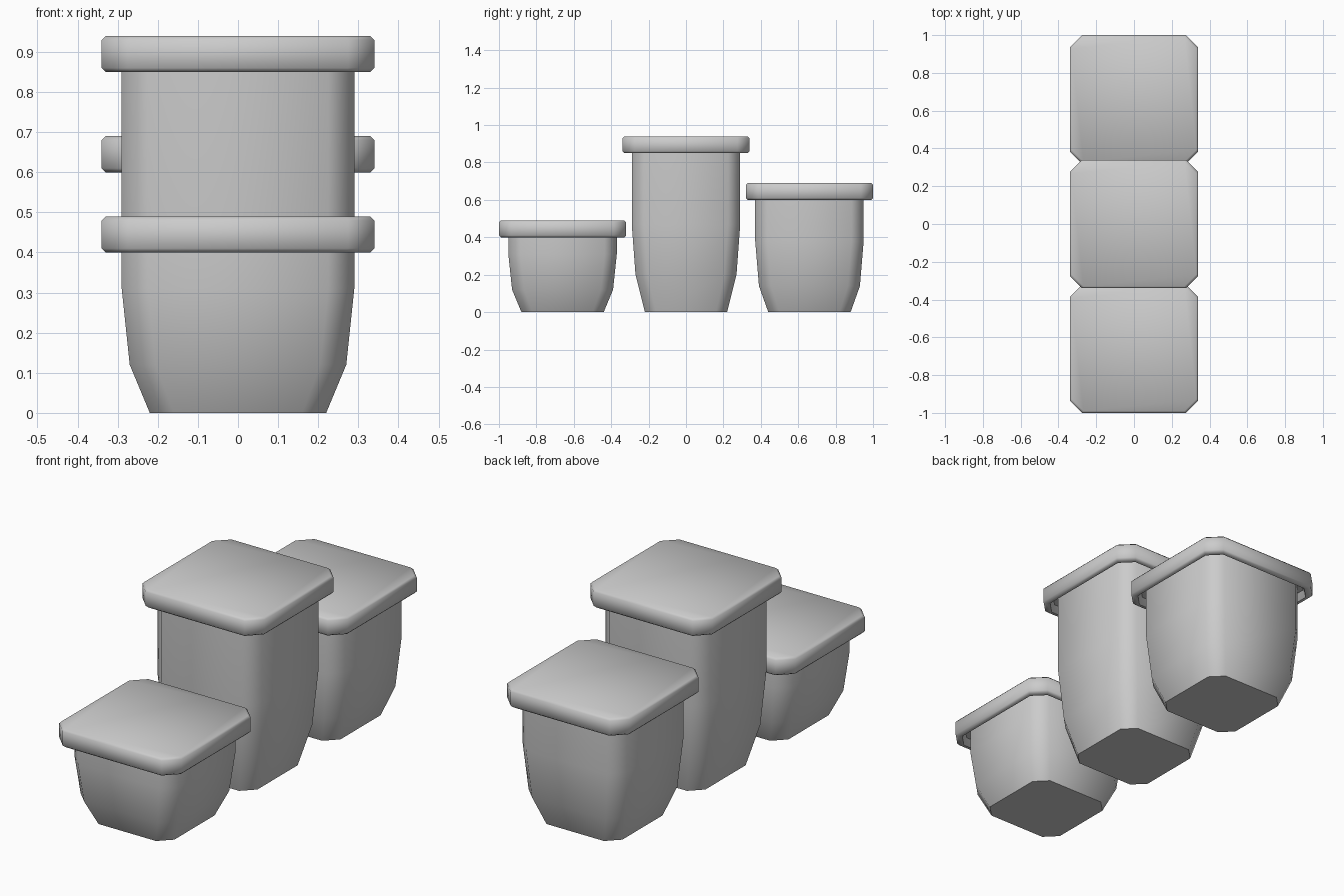
import bpy, math

if "Cube" in bpy.data.objects:
    bpy.data.objects.remove(bpy.data.objects["Cube"])


def octagon(half, cut, z, y):
    """Square ring with clipped corners."""
    a, b = half, half - cut
    pts = [(b, -a), (a, -b), (a, b), (b, a), (-b, a), (-a, b), (-a, -b), (-b, -a)]
    return [(px, py + y, z) for px, py in pts]


def loft(name, rings, y):
    """Skin a stack of (half width, corner cut, z) rings and cap both ends."""
    verts, faces = [], []
    for half, cut, z in rings:
        verts += octagon(half, cut, z, y)
    for r in range(len(rings) - 1):
        for i in range(8):
            j = (i + 1) % 8
            faces.append((r * 8 + i, r * 8 + j, r * 8 + 8 + j, r * 8 + 8 + i))
    last = (len(rings) - 1) * 8
    faces.append(tuple(reversed(range(8))))
    faces.append(tuple(range(last, last + 8)))
    mesh = bpy.data.meshes.new(name)
    mesh.from_pydata(verts, [], faces)
    obj = bpy.data.objects.new(name, mesh)
    bpy.context.collection.objects.link(obj)
    bpy.ops.object.select_all(action='DESELECT')
    obj.select_set(True)
    bpy.context.view_layer.objects.active = obj
    bpy.ops.object.shade_smooth_by_angle(angle=math.radians(50))
    return obj


def canister(label, y, height, z1, z2):
    # tapered tub, running up inside the lid
    loft(label + "_tub", [(0.22, 0.06, 0), (0.27, 0.065, z1), (0.29, 0.065, z2),
                          (0.29, 0.065, height + 0.045)], y)
    # lid with bevelled rims and a recessed underside
    top, b = height + 0.09, 0.01
    loft(label + "_lid", [(0.305, 0.06, height + 0.04), (0.315, 0.06, height),
                          (0.33, 0.063, height), (0.34, 0.065, height + b),
                          (0.34, 0.065, top - b), (0.33, 0.063, top)], y)


canister("small_front", -0.66, 0.40, 0.12, 0.31)
canister("tall_middle", 0.0, 0.85, 0.20, 0.47)
canister("medium_back", 0.66, 0.60, 0.14, 0.38)
